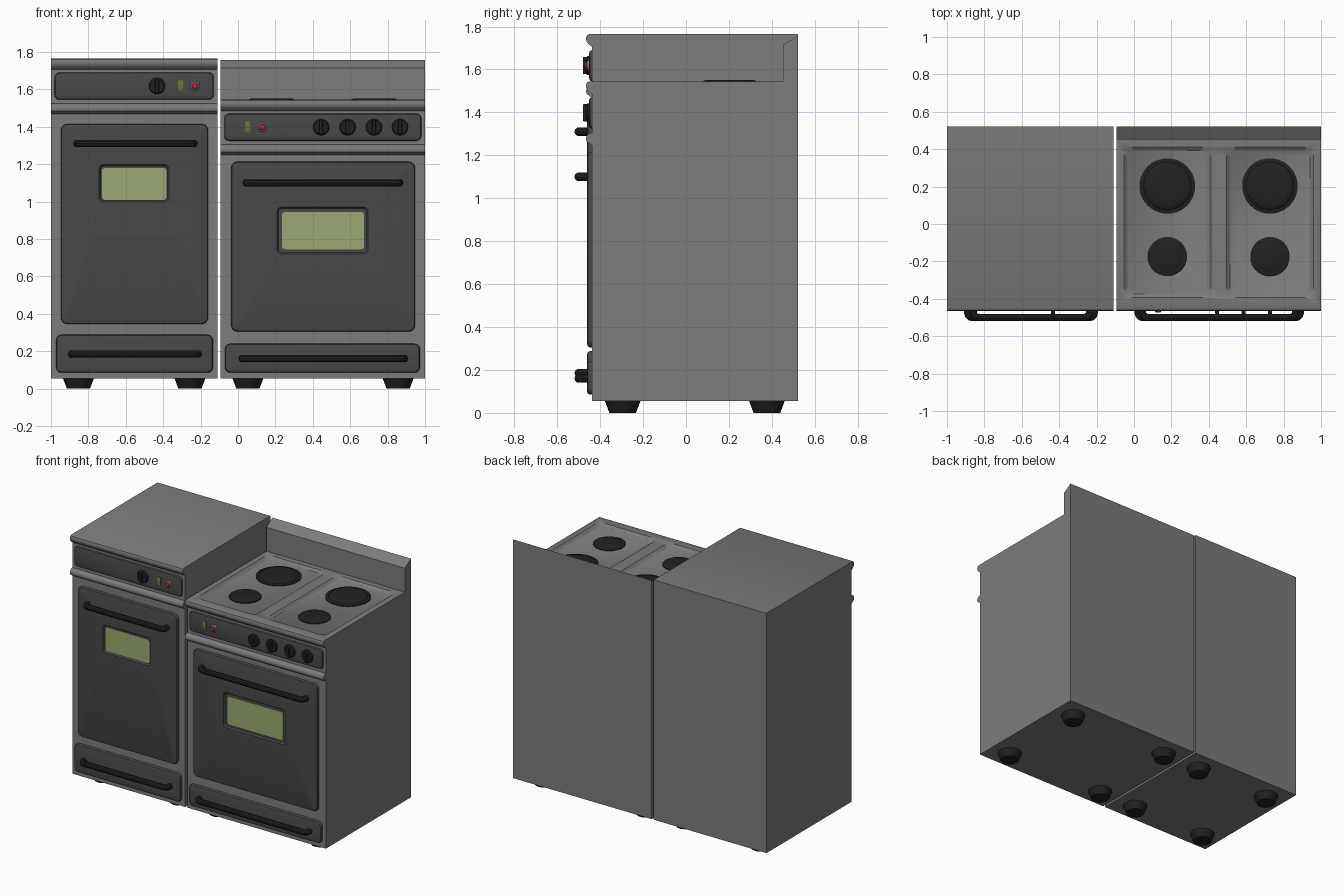
import bpy, bmesh
from math import sin, cos, pi

if "Cube" in bpy.data.objects:
    bpy.data.objects.remove(bpy.data.objects["Cube"])


def material(name, r, g, b):
    m = bpy.data.materials.new(name)
    m.diffuse_color = (r, g, b, 1)
    m.use_nodes = True
    m.node_tree.nodes["Principled BSDF"].inputs["Base Color"].default_value = m.diffuse_color
    return m


ENAMEL = material("grey_enamel", .2, .2, .2)
DARK = material("dark_enamel", .065, .065, .065)
BLACK = material("black", .015, .015, .015)
GLASS = material("olive_glass", .33, .40, .17)
LAMP = material("lamp_green", .13, .17, .03)
RED = material("red", .6, .02, .02)
CHROME = material("light_rim", .4, .38, .38)


def skin(name, loops, mat):
    """Closed solid through a list of equal-length point loops."""
    bm = bmesh.new()
    rings = [[bm.verts.new(p) for p in loop] for loop in loops]
    n = len(rings[0])
    for a, b in zip(rings, rings[1:]):
        for i in range(n):
            j = (i + 1) % n
            bm.faces.new((a[i], a[j], b[j], b[i]))
    bm.faces.new(rings[0][::-1])
    bm.faces.new(rings[-1])
    bmesh.ops.recalc_face_normals(bm, faces=bm.faces)
    me = bpy.data.meshes.new(name)
    bm.to_mesh(me)
    bm.free()
    me.materials.append(mat)
    ob = bpy.data.objects.new(name, me)
    bpy.context.collection.objects.link(ob)
    return ob


def front(u, v, h):      # drawn on the front, h is the world y
    return (u, h, v)


def flat(u, v, h):       # drawn from above, h is the world z
    return (u, v, h)


def rrect(rect, r, h, plane, inset=0, n=5):
    x0, x1, z0, z1 = rect
    x0, x1, z0, z1 = x0 + inset, x1 - inset, z0 + inset, z1 - inset
    pts = []
    for k, (cx, cz) in enumerate([(x1 - r, z1 - r), (x0 + r, z1 - r),
                                  (x0 + r, z0 + r), (x1 - r, z0 + r)]):
        for i in range(n + 1):
            a = pi / 2 * (k + i / n)
            pts.append(plane(cx + r * cos(a), cz + r * sin(a), h))
    return pts


def lathe(name, cx, cy, profile, plane, mat, n=32):
    return skin(name, [[plane(cx + r * cos(2 * pi * i / n), cy + r * sin(2 * pi * i / n), h)
                        for i in range(n)] for r, h in profile], mat)


def plate(name, rect, y, r=.03, mat=DARK, window=None):
    """Rounded, bevelled front plate with an optional recessed window."""
    loops = [rrect(rect, r, -.42, front), rrect(rect, r, y + .012, front),
             rrect(rect, r * .9, y + .004, front, .004),
             rrect(rect, r * .75, y, front, .016)]
    if window:
        frame, glass = window
        loops += [rrect(frame, .022, y, front), rrect(frame, .018, y + .012, front, .008)]
        skin(name + "_glass", [rrect(glass, .018, y + .02, front),
                               rrect(glass, .018, y + .008, front)], GLASS)
    return skin(name, loops, mat)


def handle(name, x0, x1, z):
    side = [(.02, -.45), (.02, -.475), (.024, -.488), (.033, -.497), (.048, -.5)]
    path = [(x0 + d, y, z) for d, y in side] + [(x1 - d, y, z) for d, y in side[::-1]]
    cu = bpy.data.curves.new(name, 'CURVE')
    cu.dimensions = '3D'
    cu.bevel_depth, cu.bevel_resolution, cu.use_fill_caps = .02, 3, True
    sp = cu.splines.new('POLY')
    sp.points.add(len(path) - 1)
    for p, co in zip(sp.points, path):
        p.co = (*co, 1)
    cu.materials.append(BLACK)
    ob = bpy.data.objects.new(name, cu)
    bpy.context.collection.objects.link(ob)
    bpy.ops.object.select_all(action='DESELECT')
    ob.select_set(True)
    bpy.context.view_layer.objects.active = ob
    bpy.ops.object.convert(target='MESH')


def unit(name, x0, x1, top, back, door, drawer, window, door_bar, drawer_bar, knobs, lamp, button, feet):
    # cabinet side profile (y, z) with two rounded mouldings on the front
    mould = [(-.45, 0), (-.461, -.005), (-.466, -.018), (-.464, -.034), (-.455, -.046),
             (-.438, -.06), (-.438, -.24), (-.455, -.245), (-.464, -.256), (-.466, -.268),
             (-.463, -.28), (-.438, -.297)]
    prof = [(.521, .055)] + back + [(y, top + dz) for y, dz in mould] + [(-.438, .055)]
    body = skin(name + "_cabinet", [[(x, y, z) for y, z in prof] for x in (x0, x1)], ENAMEL)

    # door, drawer, control panel and handles
    plate(name + "_door", door, -.461, .035, DARK, window)
    plate(name + "_drawer", drawer, -.461)
    plate(name + "_control_panel", (x0 + .02, x1 - .02, top - .22, top - .075), -.452, .025)
    handle(name + "_door_handle", *door_bar)
    handle(name + "_drawer_handle", *drawer_bar)

    # knobs with a vertical grip
    zc = top - .147
    for x in knobs:
        lathe(name + "_knob", x, zc, [(.044, -.44), (.044, -.459), (.038, -.466)], front, BLACK)
        skin(name + "_knob_grip", [rrect((x - .011, x + .011, zc - .04, zc + .04), .008, y, front, i)
                                   for y, i in ((-.46, 0), (-.477, 0), (-.481, .002))], BLACK)

    # indicator lamp and red button
    skin(name + "_lamp", [rrect((lamp - .015, lamp + .015, zc - .03, zc + .03), .004, y, front, i)
                          for y, i in ((-.44, 0), (-.455, 0), (-.457, .003))], LAMP)
    lathe(name + "_button_rim", button, zc, [(.025, -.44), (.025, -.457), (.021, -.462)], front, CHROME)
    lathe(name + "_button", button, zc, [(.017, -.45), (.017, -.467), (.013, -.472), (.006, -.474)],
          front, RED)

    # tapered feet
    for x in feet:
        for y in (-.295, .377):
            lathe(name + "_foot", x, y, [(.062, 0), (.083, .056)], flat, BLACK, 24)
    return body


# tall oven on the left
unit("oven", -1, -.11, 1.765, [(.521, 1.765)],
     (-.947, -.16, .345, 1.415), (-.973, -.134, .085, .288),
     ((-.743, -.368, .998, 1.197), (-.728, -.382, 1.008, 1.18)),
     (-.88, -.217, 1.31), (-.909, -.193, .185), [-.433], -.307, -.23, (-.853, -.257))

# wide cooker with a backsplash on the right
cooker = unit("cooker", -.093, 1, 1.545,
              [(.521, 1.757), (.452, 1.715), (.452, 1.545)],
              (-.037, .947, .305, 1.213), (-.07, .973, .085, .24),
              ((.209, .695, .72, .97), (.235, .674, .745, .945)),
              (.025, .884, 1.10), (.003, .909, .16),
              [.444, .586, .727, .866], .053, .128, (.053, .856))

# sunken hob trays, cut out of the cooker top
for cx in (.179, .727):
    rect = (cx - .232, cx + .232, -.392, .412)
    cutter = skin("tray_cutter", [rrect(rect, .045, 1.57, flat), rrect(rect, .045, 1.545, flat),
                                  rrect(rect, .035, 1.531, flat, .018)], ENAMEL)
    cutter.hide_render = True
    mod = cooker.modifiers.new("tray", 'BOOLEAN')
    mod.operation, mod.solver, mod.object = 'DIFFERENCE', 'EXACT', cutter
    bpy.context.view_layer.objects.active = cooker
    bpy.ops.object.modifier_apply(modifier=mod.name)
    bpy.data.objects.remove(cutter)

    # domed hotplates, one large and one small per tray
    for y, r, rise in ((.203, .148, .021), (-.174, .105, .014)):
        lathe("hotplate", cx, y, [(r, 1.525), (r, 1.537), (r - .008, 1.541), (r - .02, 1.541),
                                  (r - .026, 1.531 + rise * .75), (r * .7, 1.531 + rise),
                                  (r * .3, 1.531 + rise)], flat, BLACK, 40)

# smooth the rounded parts, keep hard edges
bpy.ops.object.select_all(action='SELECT')
bpy.context.view_layer.objects.active = cooker
bpy.ops.object.shade_smooth_by_angle(angle=.6)
